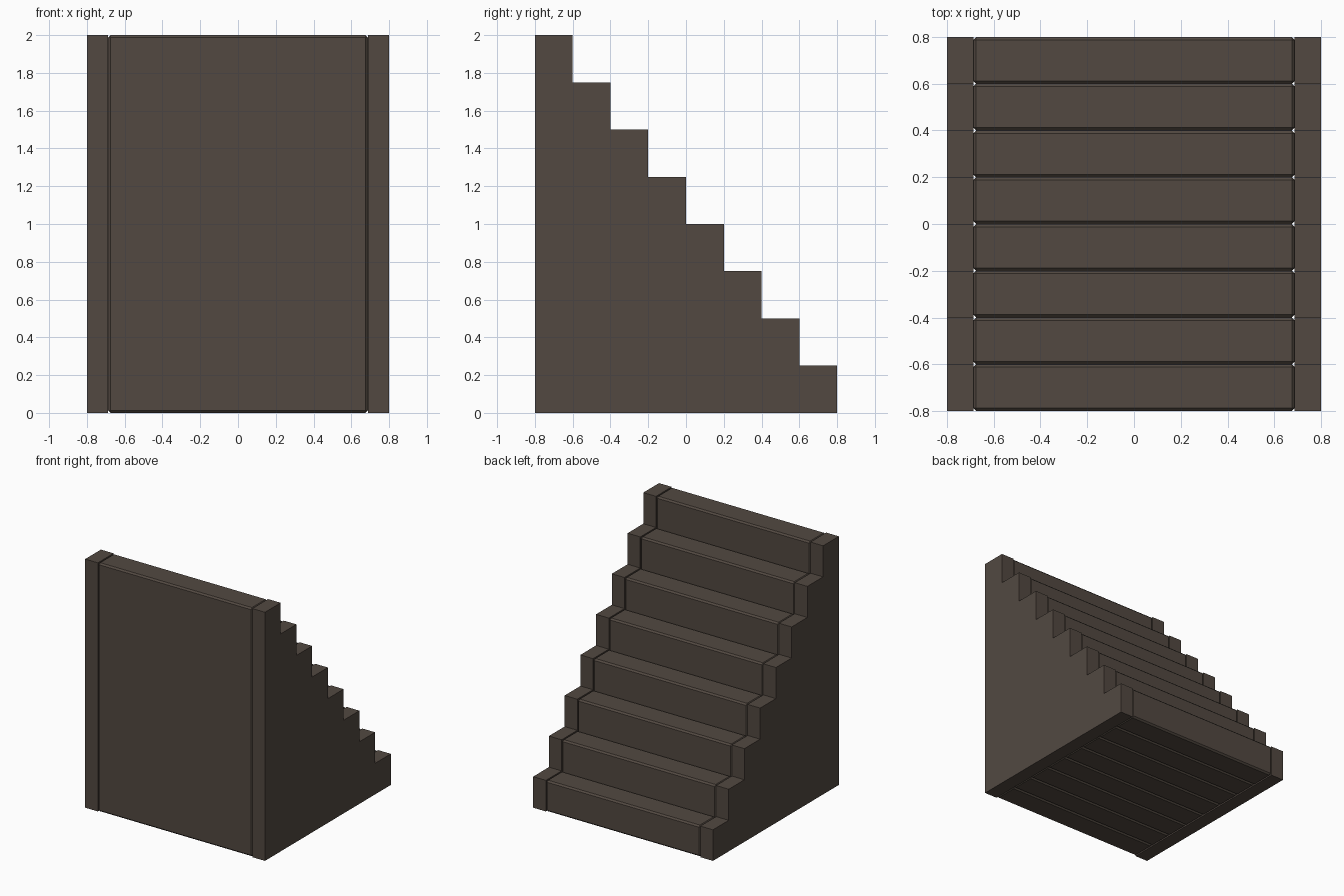
import bpy, bmesh

if "Cube" in bpy.data.objects:
    bpy.data.objects.remove(bpy.data.objects["Cube"])

STEPS, DEPTH, RISE = 8, 0.2, 0.25
HALF, INNER, BEVEL = 0.8, 0.6875, 0.0125

wood = bpy.data.materials.new("dark_wood")
wood.diffuse_color = (0.085, 0.066, 0.053, 1)
wood.use_nodes = True
wood.node_tree.nodes["Principled BSDF"].inputs["Base Color"].default_value = wood.diffuse_color


def add_object(name, bm):
    bmesh.ops.recalc_face_normals(bm, faces=bm.faces[:])
    mesh = bpy.data.meshes.new(name)
    bm.to_mesh(mesh)
    bm.free()
    mesh.materials.append(wood)
    obj = bpy.data.objects.new(name, mesh)
    bpy.context.collection.objects.link(obj)
    return obj


# Full-height chamfered step blocks, tallest at the front
for i in range(STEPS):
    height = RISE * (STEPS - i)
    y = -HALF + DEPTH * (i + 0.5)
    bm = bmesh.new()
    bmesh.ops.create_cube(bm, size=1)
    bmesh.ops.scale(bm, vec=(2 * INNER, DEPTH, height), verts=bm.verts)
    bmesh.ops.translate(bm, vec=(0, y, height / 2), verts=bm.verts)
    bmesh.ops.bevel(bm, geom=bm.edges[:], offset=BEVEL, segments=1,
                    affect='EDGES')
    add_object(f"step_{i + 1}", bm)

# Stair-shaped side panels, extruded from one stepped profile
profile = [(HALF, 0), (-HALF, 0)]
for i in range(STEPS):
    z = RISE * (STEPS - i)
    profile += [(-HALF + DEPTH * i, z), (-HALF + DEPTH * (i + 1), z)]

for name, x in (("left_side_panel", -HALF), ("right_side_panel", INNER)):
    bm = bmesh.new()
    face = bm.faces.new([bm.verts.new((x, y, z)) for y, z in profile])
    ext = bmesh.ops.extrude_face_region(bm, geom=[face], use_keep_orig=True)
    moved = [v for v in ext["geom"] if isinstance(v, bmesh.types.BMVert)]
    bmesh.ops.translate(bm, vec=(HALF - INNER, 0, 0), verts=moved)
    add_object(name, bm)
